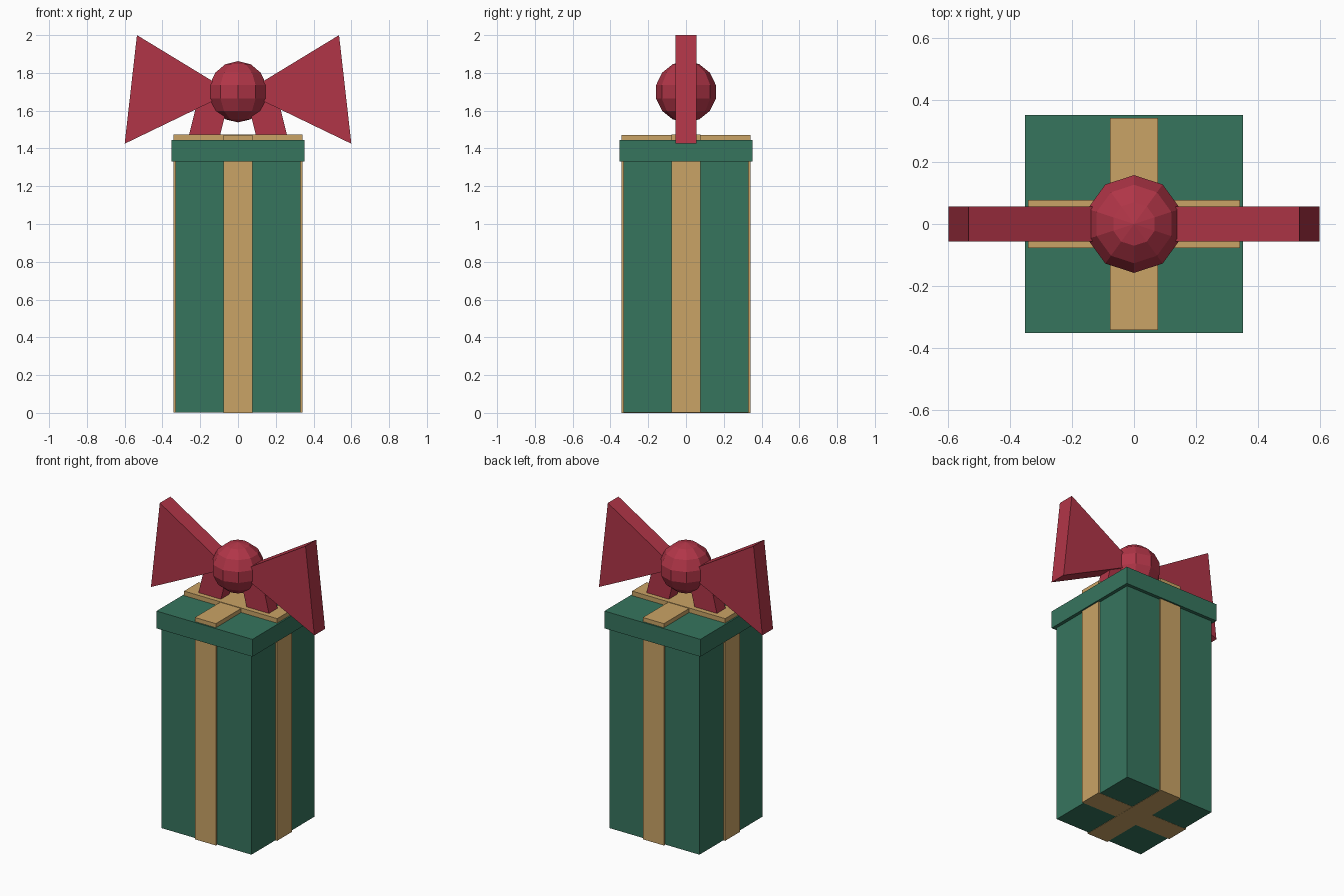
import bpy, bmesh
from math import radians
from mathutils import Matrix

if "Cube" in bpy.data.objects:
    bpy.data.objects.remove(bpy.data.objects["Cube"], do_unlink=True)


def material(name, rgb):
    m = bpy.data.materials.new(name)
    m.use_nodes = True
    m.diffuse_color = (*rgb, 1)
    m.node_tree.nodes["Principled BSDF"].inputs["Base Color"].default_value = (*rgb, 1)
    return m


GREEN = material("wrapping green", (0.037, 0.178, 0.111))
GOLD = material("ribbon gold", (0.59, 0.37, 0.133))
RED = material("bow red", (0.44, 0.036, 0.064))


def finish(name, bm, mat):
    bmesh.ops.recalc_face_normals(bm, faces=bm.faces[:])
    mesh = bpy.data.meshes.new(name)
    bm.to_mesh(mesh)
    bm.free()
    mesh.materials.append(mat)
    obj = bpy.data.objects.new(name, mesh)
    bpy.context.collection.objects.link(obj)
    return obj


def box(name, half_x, half_y, z0, z1, mat):
    bm = bmesh.new()
    bmesh.ops.create_cube(bm, size=2)
    bmesh.ops.scale(bm, vec=(half_x, half_y, (z1 - z0) / 2), verts=bm.verts)
    bmesh.ops.translate(bm, vec=(0, 0, (z0 + z1) / 2), verts=bm.verts)
    return finish(name, bm, mat)


def slab(name, profile, half_y, mat):
    """Extrude an x-z profile along y."""
    bm = bmesh.new()
    face = bm.faces.new([bm.verts.new((x, -half_y, z)) for x, z in profile])
    out = bmesh.ops.extrude_face_region(bm, geom=[face])
    verts = [v for v in out["geom"] if isinstance(v, bmesh.types.BMVert)]
    bmesh.ops.translate(bm, vec=(0, 2 * half_y, 0), verts=verts)
    return finish(name, bm, mat)


# Box and lid
box("gift_box", 0.33, 0.33, 0.002, 1.34, GREEN)
box("lid", 0.352, 0.352, 1.33, 1.445, GREEN)

# Crossed ribbons wrapped around the box
box("ribbon_across", 0.342, 0.077, 0.001, 1.475, GOLD)
box("ribbon_front_to_back", 0.077, 0.342, 0, 1.472, GOLD)

# Bow loops and tails, one pair per side
for side, s in (("left", 1), ("right", -1)):
    loop = [(0.037, 1.697), (0.6, 1.425), (0.535, 2.0)]
    tail = [(0.095, 1.47), (0.26, 1.47), (0.21, 1.67), (0.045, 1.67)]
    slab(side + "_bow_loop", [(s * x, z) for x, z in loop], 0.056, RED)
    slab(side + "_bow_tail", [(s * x, z) for x, z in tail], 0.045, RED)

# Faceted knot
bm = bmesh.new()
bmesh.ops.create_uvsphere(bm, u_segments=10, v_segments=7, radius=0.162)
if max(v.co.x for v in bm.verts) > max(v.co.y for v in bm.verts):
    bmesh.ops.rotate(bm, matrix=Matrix.Rotation(radians(90), 3, "Z"), verts=bm.verts)
bmesh.ops.translate(bm, vec=(0, 0, 1.70), verts=bm.verts)
finish("bow_knot", bm, RED)
